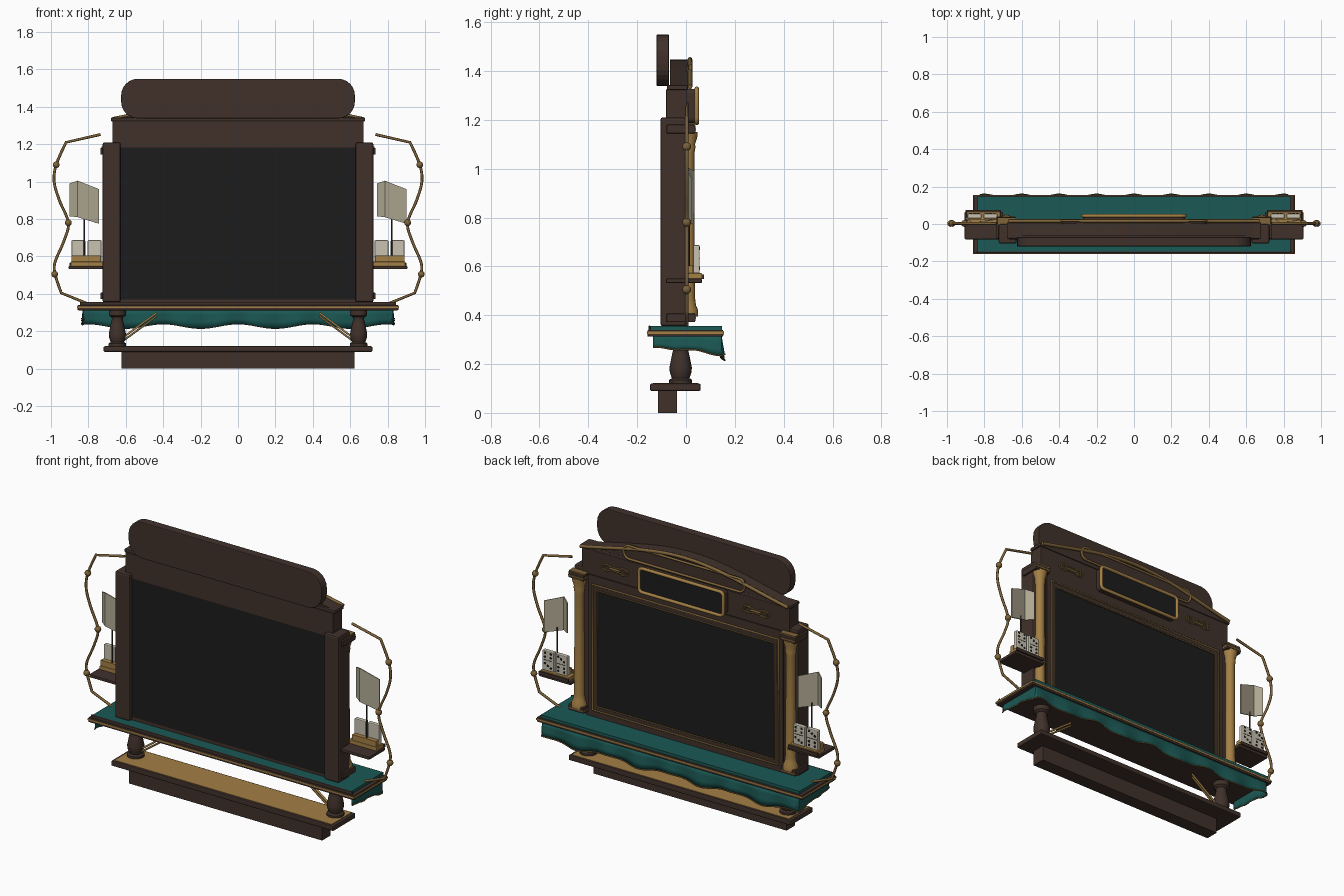
import bpy, bmesh, math
from mathutils import Vector

if "Cube" in bpy.data.objects:
    bpy.data.objects.remove(bpy.data.objects["Cube"])


def mat(name, r, g, b):
    m = bpy.data.materials.new(name)
    m.diffuse_color = (r, g, b, 1)
    m.use_nodes = True
    m.node_tree.nodes["Principled BSDF"].inputs["Base Color"].default_value = m.diffuse_color
    return m


BROWN = mat("dark_wood", .052, .031, .024)
GOLD = mat("gold_wood", .37, .215, .06)
BRONZE = mat("bronze_trim", .21, .125, .04)
TEAL = mat("teal_cloth", .011, .1, .09)
BLACK = mat("black_panel", .012, .012, .012)
IVORY = mat("ivory", .58, .54, .44)
CARD = mat("parchment", .44, .40, .29)


def make(name, bm, m, smooth=False, bevel=0):
    bmesh.ops.recalc_face_normals(bm, faces=bm.faces)
    me = bpy.data.meshes.new(name)
    bm.to_mesh(me)
    bm.free()
    ob = bpy.data.objects.new(name, me)
    bpy.context.collection.objects.link(ob)
    me.materials.append(m)
    if bevel:
        b = ob.modifiers.new("bevel", 'BEVEL')
        b.width, b.segments = bevel, 2
    if smooth:
        bpy.ops.object.select_all(action='DESELECT')
        ob.select_set(True)
        bpy.context.view_layer.objects.active = ob
        bpy.ops.object.shade_smooth_by_angle()
    return ob


def box(name, x, y, z, m, bevel=0):
    bm = bmesh.new()
    bmesh.ops.create_cube(bm, size=1)
    for v in bm.verts:
        v.co = [(a[0] + a[1]) / 2 + c * (a[1] - a[0]) for a, c in zip((x, y, z), v.co)]
    return make(name, bm, m, bevel=bevel)


def prism(name, pts, y, m, bevel=0):
    bm = bmesh.new()
    f = bm.faces.new([bm.verts.new((p[0], y[0], p[1])) for p in pts])
    g = bmesh.ops.extrude_face_region(bm, geom=[f])
    bmesh.ops.translate(bm, vec=(0, y[1] - y[0], 0),
                        verts=[v for v in g['geom'] if isinstance(v, bmesh.types.BMVert)])
    return make(name, bm, m, bevel=bevel)


def lathe(name, prof, x, y, m, n=20):
    bm = bmesh.new()
    rings = [[bm.verts.new((x + r * math.cos(i * math.tau / n), y + r * math.sin(i * math.tau / n), z))
              for i in range(n)] for r, z in prof]
    for a, b in zip(rings, rings[1:]):
        for i in range(n):
            bm.faces.new((a[i], a[(i + 1) % n], b[(i + 1) % n], b[i]))
    bm.faces.new(rings[0])
    bm.faces.new(rings[-1])
    return make(name, bm, m, smooth=True)


def tube(name, pts, r, m, closed=False, sides=2):
    cu = bpy.data.curves.new(name, 'CURVE')
    cu.dimensions = '3D'
    cu.bevel_depth, cu.bevel_resolution, cu.use_fill_caps = r, sides, True
    sp = cu.splines.new('POLY')
    sp.points.add(len(pts) - 1)
    for p, c in zip(sp.points, pts):
        p.co = (*c, 1)
    sp.use_cyclic_u = closed
    ob = bpy.data.objects.new(name, cu)
    bpy.context.collection.objects.link(ob)
    cu.materials.append(m)
    bpy.ops.object.select_all(action='DESELECT')
    ob.select_set(True)
    bpy.context.view_layer.objects.active = ob
    bpy.ops.object.convert(target='MESH')
    return ob


def rrect(x, z0, z1, r, n=6):
    out = []
    for k, (cx, cz) in enumerate(((x - r, z1 - r), (r - x, z1 - r), (r - x, z0 + r), (x - r, z0 + r))):
        for i in range(n + 1):
            a = (k + i / n) * math.pi / 2
            out.append((cx + r * math.cos(a), cz + r * math.sin(a)))
    return out


def smooth_path(p, n=6):
    out = []
    for i in range(len(p) - 1):
        a, b, c, d = (Vector(p[min(max(j, 0), len(p) - 1)]) for j in (i - 1, i, i + 1, i + 2))
        for k in range(n):
            t = k / n
            out.append(.5 * (2 * b + (c - a) * t + (2 * a - 5 * b + 4 * c - d) * t * t
                             + (3 * b - a - 3 * c + d) * t ** 3))
    return out + [Vector(p[-1])]


# base
box("base_rail", (-.624, .624), (-.115, -.037), (0, .092), BROWN)
box("base_shelf", (-.718, .718), (-.147, .06), (.09, .12), BROWN, .006)
box("base_shelf_top", (-.70, .70), (-.135, .05), (.118, .1225), GOLD)

# table
box("table_slab", (-.858, .858), (-.158, .153), (.312, .34), BROWN, .005)
box("table_gold_band", (-.86, .86), (-.16, .155), (.324, .333), GOLD)
box("table_cloth_top", (-.836, .836), (-.147, .147), (.338, .356), TEAL)
box("table_rear_rim", (-.845, .845), (-.153, -.146), (.336, .357), BROWN, .002)


# cloth drape around both ends and the ornate side
def drape_point(x, y, t):
    if abs(x) >= .825:
        low = .265 - .03 * max(0, (y + .13) / .28) ** 2 + .004 * math.sin(y * 40)
        out = Vector((math.copysign(.006 * math.sin(y * 45), x), 0, 0))
    else:
        low = .228 + .012 * math.cos(math.tau * x / .4)
        out = Vector((0, .006 + .008 * math.cos(math.tau * x / .2), 0))
    return Vector((x, y, .32 + (low - .32) * t)) + out * t


path = [(-.83, -.135 + .28 * i / 16) for i in range(17)]
path += [(-.822 + 1.644 * i / 120, .145) for i in range(121)]
path += [(.83, .145 - .28 * i / 16) for i in range(17)]
bm = bmesh.new()
rows = [[bm.verts.new(drape_point(x, y, t)) for x, y in path] for t in (0, .33, .67, 1)]
for a, b in zip(rows, rows[1:]):
    for i in range(len(path) - 1):
        bm.faces.new((a[i], a[i + 1], b[i + 1], b[i]))
make("cloth_drape", bm, TEAL, smooth=True).modifiers.new("thick", 'SOLIDIFY').thickness = .004
tube("drape_gold_hem", [drape_point(x, y, 1) for x, y in path], .0035, BRONZE, sides=1)

# main cabinet
box("back_panel", (-.635, .635), (-.08, -.01), (.37, 1.182), BLACK)
box("bottom_rail", (-.64, .64), (-.08, .005), (.352, .374), BROWN)
box("lintel", (-.672, .672), (-.082, .003), (1.18, 1.325), BROWN, .004)
box("lintel_cornice", (-.68, .68), (-.078, .008), (1.322, 1.342), BROWN, .005)
arch = []
for i in range(33):
    u = 1 - i / 16
    arch.append((.67 * u, 1.335 + .112 * (.6 * (1 - u * u) + .2 * (1 + math.cos(math.pi * u)))))
prism("arched_pediment", [(.67, 1.33)] + arch + [(-.67, 1.33)], (-.065, .006), BROWN)
tube("pediment_gold_trim", [(x, .016, z) for x, z in arch], .010, BRONZE)
prism("sign_board", rrect(.625, 1.338, 1.55, .09), (-.12, -.07), BROWN, .004)

# plaque and small display on the ornate side
plaque = rrect(.39, 1.345, 1.422, .036)
prism("plaque", plaque, (0, .016), BROWN)
tube("plaque_gold_rim", [(x, .018, z) for x, z in plaque], .007, BRONZE, True)
sign = rrect(.272, 1.188, 1.327, .02, 3)
prism("display_body", sign, (0, .040), BROWN)
prism("display_panel", rrect(.266, 1.194, 1.321, .015, 3), (.03, .044), BLACK)
tube("display_gold_frame", [(x, .044, z) for x, z in sign], .010, GOLD, True)

# large screen on the ornate side with wood surround and two gold beads
for n, x0, x1, z0, z1 in (("left", -.63, -.575, .37, 1.18), ("right", .575, .63, .37, 1.18),
                          ("top", -.575, .575, 1.10, 1.18), ("bottom", -.575, .575, .37, .42)):
    box("screen_surround_" + n, (x0, x1), (-.03, .006), (z0, z1), BROWN)
box("screen_panel", (-.58, .58), (-.02, -.004), (.41, 1.11), BLACK)
for n, x, z0, z1, r in (("outer", .6, .395, 1.128, .007), ("inner", .573, .422, 1.098, .005)):
    tube("screen_gold_bead_" + n, [(p, .006, q) for p, q in
                                   ((-x, z0), (x, z0), (x, z1), (-x, z1))], r, BRONZE, True, 1)

# everything that comes in pairs
for s, side in ((-1, "left"), (1, "right")):
    def span(a, b):
        return tuple(sorted((s * a, s * b)))

    # turned leg and diagonal braces
    lathe("turned_leg_" + side, [(.047, .12), (.047, .135), (.036, .142), (.044, .165), (.046, .185),
                                 (.036, .235), (.029, .265), (.032, .275), (.046, .285), (.046, .315)],
          s * .645, -.022, BROWN)
    for k, dz in enumerate((0, .018)):
        tube(f"leg_brace_{side}_{k}", [(s * .62, -.022, .145 + dz), (s * .435, -.022, .28 + dz)],
             .006, GOLD if k else BRONZE, sides=1)

    # post with column, capital and plinth
    box("side_post_" + side, span(.628, .724), (-.105, 0), (.355, 1.21), BROWN, .01)
    lathe("column_" + side, [(.042, .395), (.042, .42), (.033, .44), (.029, .47), (.027, .8), (.026, 1.06),
                             (.031, 1.09), (.029, 1.10), (.04, 1.135), (.04, 1.15)], s * .683, .008, GOLD)
    for n, z in (("capital", 1.145), ("plinth", .372)):
        box(f"column_{n}_{side}", span(.635, .735), (-.08, .038), (z, z + .035), BROWN, .004)
        box(f"column_{n}_gold_{side}", span(.634, .734), (-.005, .041), (z + .012, z + .02), BRONZE)
    box("column_gold_cap_" + side, span(.63, .73), (-.002, .036), (1.18, 1.188), BRONZE)

    # scroll ornament beside the small display
    loops = []
    for i in range(48):
        a = math.tau * i / 48
        loops.append((s * .455 + .085 * math.cos(a), .006, 1.25 + .024 * math.sin(a) * (.45 + 1.1 * math.cos(a) ** 2)))
    tube("scroll_ornament_" + side, loops, .004, BRONZE, True, 1)
    for k in (-1, 1):
        tube(f"scroll_curl_{side}_{k}", [(s * .455 + k * .05 + .02 * math.cos(a), .006, 1.25 + .02 * math.sin(a))
                                         for a in [math.tau * i / 12 for i in range(12)]], .004, BRONZE, True, 1)
    tube("scroll_bar_" + side, [(s * .455 - .035, .006, 1.25), (s * .455 + .035, .006, 1.25)], .006, BRONZE)

    # curved outer bracket with beads
    wave = smooth_path([(s * x, .003, z) for x, z in
                        ((.92, 1.21), (.972, 1.09), (.983, 1.0), (.955, .9), (.907, .78), (.932, .68),
                         (.978, .57), (.978, .505), (.945, .405))])
    tube("bracket_" + side, [(s * .735, .003, 1.252)] + wave + [(s * .81, .003, .35)], .0075, BRONZE)
    for k, (x, z) in enumerate(((.972, 1.09), (.907, .78), (.98, .505))):
        bm = bmesh.new()
        bmesh.ops.create_uvsphere(bm, u_segments=12, v_segments=8, radius=.018)
        bmesh.ops.translate(bm, vec=(s * x, .003, z), verts=bm.verts)
        make(f"bracket_bead_{side}_{k}", bm, BRONZE, smooth=True)

    # side shelf
    box("side_shelf_" + side, span(.70, .905), (-.082, .065), (.532, .55), BROWN, .004)
    box("side_shelf_gold_" + side, span(.715, .895), (0, .066), (.548, .572), GOLD, .003)
    box("side_shelf_step_" + side, span(.735, .89), (.003, .028), (.57, .604), GOLD)
    box("side_shelf_lip_" + side, span(.71, .9), (.064, .074), (.548, .566), BROWN)

    # two tiles with spots
    for k, cx in enumerate((s * .81 - .043, s * .81 + .043)):
        box(f"tile_{side}_{k}", (cx - .037, cx + .037), (.03, .056), (.572, .687), IVORY, .005)
        bm = bmesh.new()
        spots = [(-1, .652), (1, .674), (-1, .674), (1, .652)] if k else [(-1, .652), (0, .663), (1, .674)]
        spots += [(-1, .592), (0, .603), (1, .614)] if k else [(-1, .592), (1, .592), (-1, .614), (1, .614)]
        for px, pz in spots:
            g = bmesh.ops.create_circle(bm, cap_ends=True, segments=10, radius=.0075)
            for v in g['verts']:
                v.co = (cx + px * .019 + v.co.x, .0568, pz + v.co.y)
        make(f"tile_spots_{side}_{k}", bm, BLACK).modifiers.new("thick", 'SOLIDIFY').thickness = .001
        box(f"tile_divider_{side}_{k}", (cx - .028, cx + .028), (.055, .0572), (.632, .635), BLACK)

    # folded card on a rod
    dx = 0 if s > 0 else -1.643
    bm = bmesh.new()
    fold = [(.742, .03, .99, .815), (.785, .0, 1.005, .81), (.90, .022, .96, .775)]
    cols = [(bm.verts.new((x + dx, y, t)), bm.verts.new((x + dx, y, b))) for x, y, t, b in fold]
    for a, b in zip(cols, cols[1:]):
        bm.faces.new((a[0], b[0], b[1], a[1]))
    make("folded_card_" + side, bm, CARD).modifiers.new("thick", 'SOLIDIFY').thickness = .006
    tube("card_rod_" + side, [(.822 + dx, .012, .56), (.822 + dx, .012, .82)], .004, BROWN)
